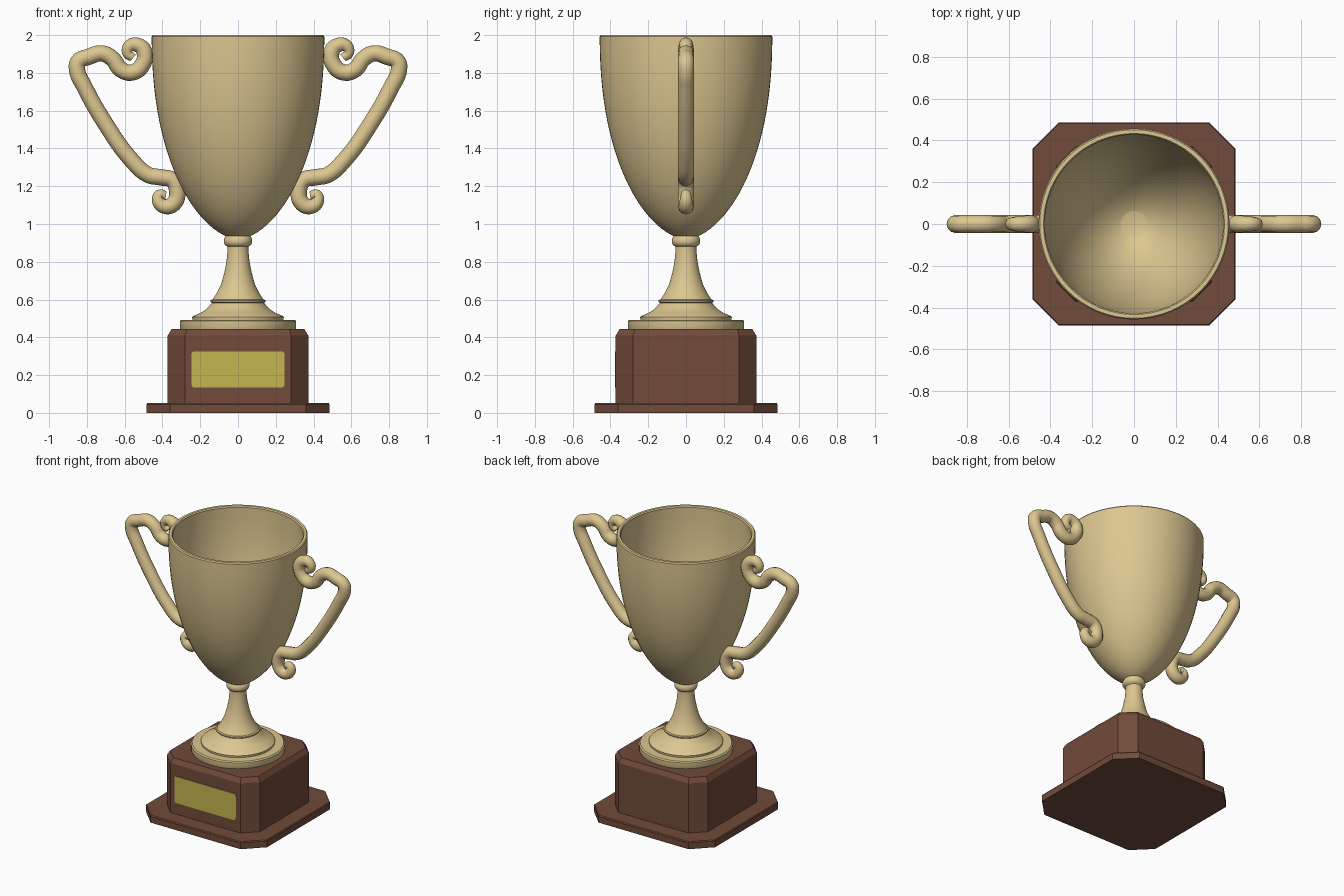
import bpy
import bmesh
from math import sin, cos, pi, radians

cube = bpy.data.objects.get("Cube")
if cube:
    bpy.data.objects.remove(cube, do_unlink=True)


def material(name, rgb):
    m = bpy.data.materials.new(name)
    m.use_nodes = True
    m.diffuse_color = (*rgb, 1)
    m.node_tree.nodes["Principled BSDF"].inputs["Base Color"].default_value = (*rgb, 1)
    return m


gold = material("pale_gold", (0.72, 0.57, 0.28))
wood = material("brown_wood", (0.165, 0.07, 0.042))
brass = material("yellow_brass", (0.56, 0.47, 0.085))


def add_mesh(name, bm, mat):
    bmesh.ops.recalc_face_normals(bm, faces=bm.faces)
    me = bpy.data.meshes.new(name)
    bm.to_mesh(me)
    bm.free()
    me.materials.append(mat)
    ob = bpy.data.objects.new(name, me)
    bpy.context.collection.objects.link(ob)
    return ob


def smooth(ob, angle=35):
    bpy.ops.object.select_all(action='DESELECT')
    ob.select_set(True)
    bpy.context.view_layer.objects.active = ob
    bpy.ops.object.shade_smooth_by_angle(angle=radians(angle))


def loft(bm, rings):
    """Skin a list of closed vertex rings and cap both ends."""
    rings = [[bm.verts.new(p) for p in ring] for ring in rings]
    n = len(rings[0])
    for a, b in zip(rings, rings[1:]):
        for i in range(n):
            j = (i + 1) % n
            bm.faces.new((a[i], a[j], b[j], b[i]))
    bm.faces.new(rings[0])
    bm.faces.new(rings[-1])


def lathe(name, profile, mat, n=64):
    bm = bmesh.new()
    loft(bm, [[(r * cos(2 * pi * i / n), r * sin(2 * pi * i / n), z) for i in range(n)]
              for r, z in profile])
    smooth(add_mesh(name, bm, mat))


def clipped_block(name, layers, mat):
    """Square block with cut corners; layers are (half width, cut start, height)."""
    bm = bmesh.new()
    loft(bm, [[(h, -c, z), (h, c, z), (c, h, z), (-c, h, z),
               (-h, c, z), (-h, -c, z), (-c, -h, z), (c, -h, z)] for h, c, z in layers])
    add_mesh(name, bm, mat)


# Wooden base
clipped_block("plinth", [(0.485, 0.36, 0), (0.485, 0.36, 0.045), (0.48, 0.358, 0.052)], wood)
clipped_block("base_block", [(0.372, 0.28, 0.05), (0.372, 0.28, 0.41), (0.352, 0.27, 0.443)], wood)

# Plate on the front, with rounded corners
bm = bmesh.new()
outline = []
for k, (sx, sz) in enumerate([(1, 1), (-1, 1), (-1, -1), (1, -1)]):
    for s in range(5):
        a = (k + s / 4) * pi / 2
        outline.append((sx * 0.23 + 0.016 * cos(a), sz * 0.08 + 0.016 * sin(a) + 0.23))
loft(bm, [[(x, y, z) for x, z in outline] for y in (-0.371, -0.377)])
add_mesh("front_plate", bm, brass)

# Turned foot and stem
lathe("foot_disc", [(0.305, 0.44), (0.308, 0.446), (0.308, 0.486), (0.3, 0.493)], gold)
lathe("foot", [(0.24, 0.485), (0.243, 0.507), (0.238, 0.513), (0.2, 0.528), (0.17, 0.548),
               (0.15, 0.568), (0.138, 0.583), (0.145, 0.588), (0.145, 0.596), (0.137, 0.6)], gold)
lathe("stem", [(0.137, 0.598), (0.115, 0.63), (0.09, 0.68), (0.073, 0.74), (0.061, 0.8),
               (0.055, 0.86), (0.055, 0.88), (0.068, 0.888), (0.075, 0.9), (0.075, 0.92),
               (0.068, 0.932), (0.06, 0.945)], gold)


# Hollow cup: outer curve upward, then inner curve downward
def bowl(radius, depth, steps=28):
    ts = [0.985 * sin(pi / 2 * (1 - i / steps)) for i in range(steps + 1)]
    return [(radius * (1 - t ** 2.2) ** 0.57, 2 - depth * t) for t in ts]


outer = bowl(0.457, 1.08)
inner = bowl(0.427, 1.01)
lathe("cup", outer[:-1] + [(0.457, 1.992), (0.451, 2.0), (0.433, 2.0), (0.427, 1.992)]
      + inner[-2::-1], gold)

# Scrolled handles: x, z, thickness factor along the tube
PATH = [(0.555, 1.88, 0.5), (0.585, 1.905, 0.65), (0.572, 1.943, 0.8), (0.53, 1.947, 0.9),
        (0.495, 1.91, 1), (0.505, 1.845, 1), (0.56, 1.802, 1), (0.62, 1.818, 1),
        (0.665, 1.875, 1), (0.72, 1.903, 1), (0.79, 1.885, 1), (0.845, 1.86, 1),
        (0.852, 1.815, 1), (0.815, 1.73, 1), (0.695, 1.52, 1), (0.565, 1.34, 1),
        (0.475, 1.26, 1), (0.41, 1.247, 1), (0.348, 1.232, 1), (0.322, 1.17, 1),
        (0.335, 1.115, 1), (0.378, 1.092, 0.95), (0.42, 1.118, 0.8),
        (0.415, 1.155, 0.65), (0.382, 1.15, 0.5)]


def handle(name, side):
    cu = bpy.data.curves.new(name, 'CURVE')
    cu.dimensions = '3D'
    cu.bevel_depth = 0.043
    cu.bevel_resolution = 4
    cu.resolution_u = 6
    cu.use_fill_caps = True
    sp = cu.splines.new('BEZIER')
    sp.bezier_points.add(len(PATH) - 1)
    for p, (x, z, r) in zip(sp.bezier_points, PATH):
        p.co = (side * x, 0, z)
        p.radius = r
        p.handle_left_type = p.handle_right_type = 'AUTO'
    cu.materials.append(gold)
    ob = bpy.data.objects.new(name, cu)
    bpy.context.collection.objects.link(ob)
    bpy.ops.object.select_all(action='DESELECT')
    ob.select_set(True)
    bpy.context.view_layer.objects.active = ob
    bpy.ops.object.convert(target='MESH')
    smooth(bpy.context.view_layer.objects.active, 50)


handle("left_handle", 1)
handle("right_handle", -1)
